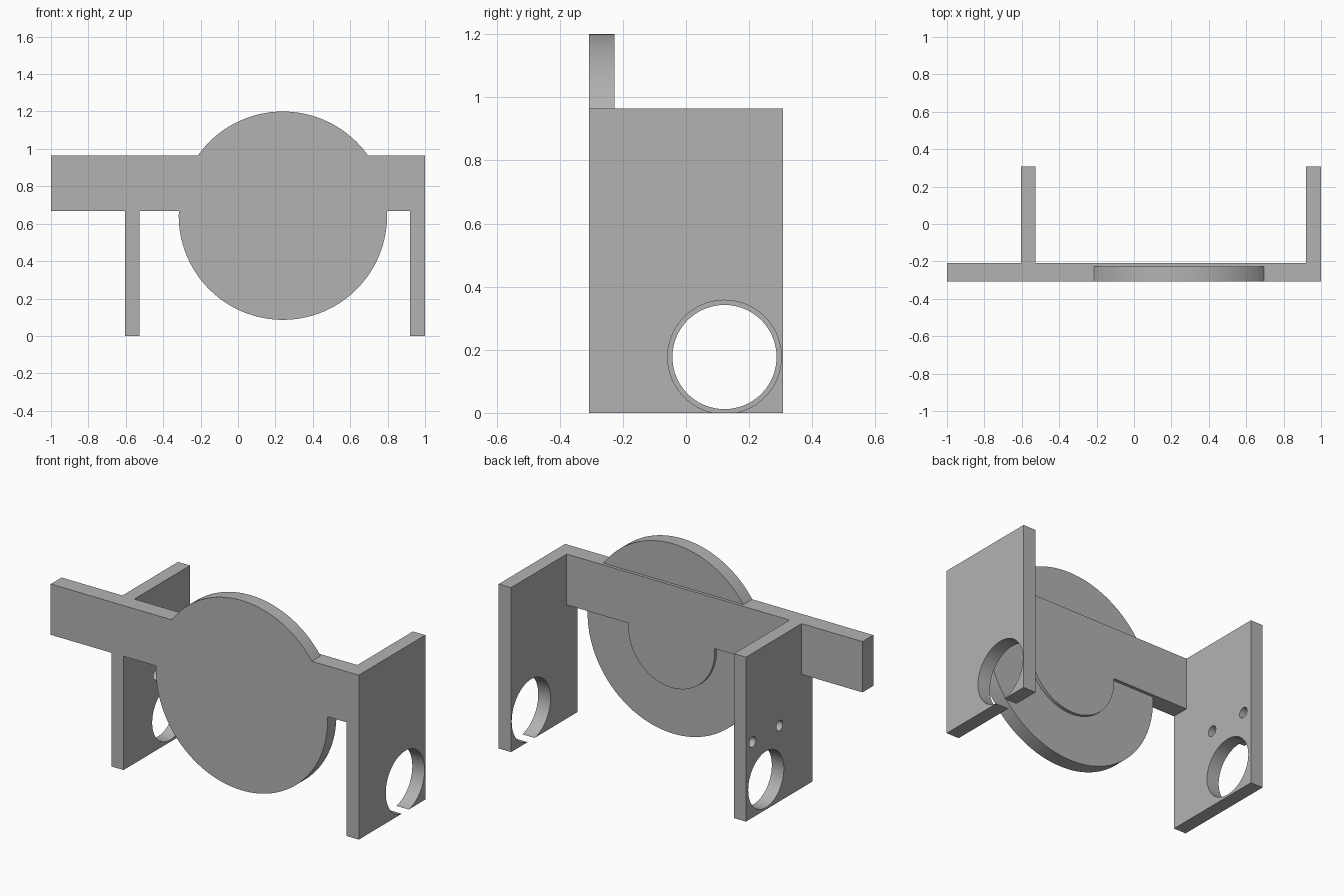
import bpy
import math

if "Cube" in bpy.data.objects:
    bpy.data.objects.remove(bpy.data.objects["Cube"])

grey = bpy.data.materials.new("plain grey")
grey.use_nodes = True
grey.diffuse_color = (0.45, 0.45, 0.45, 1)
grey.node_tree.nodes["Principled BSDF"].inputs["Base Color"].default_value = (0.45, 0.45, 0.45, 1)

FRONT, BACK = -0.308, 0.308
TOP, BAR_BOTTOM, BAR_BACK = 0.965, 0.667, -0.208
DISC_X, DISC_Z, DISC_BACK = 0.24, 0.643, -0.226


def box(name, x, y, z):
    """Box from (low, high) pairs."""
    spans = (x, y, z)
    bpy.ops.mesh.primitive_cube_add(size=1, location=[(a + b) / 2 for a, b in spans])
    ob = bpy.context.object
    ob.name = name
    ob.scale = [b - a for a, b in spans]
    bpy.ops.object.transform_apply(location=True, rotation=True, scale=True)
    ob.data.materials.append(grey)
    return ob


def cylinder(name, radius, depth, location, rotation, sides=96):
    bpy.ops.mesh.primitive_cylinder_add(vertices=sides, radius=radius, depth=depth,
                                        location=location, rotation=rotation)
    ob = bpy.context.object
    ob.name = name
    bpy.ops.object.transform_apply(location=True, rotation=True, scale=True)
    ob.data.materials.append(grey)
    return ob


def combine(target, tool, operation):
    """Apply a boolean and discard the tool."""
    tool.hide_render = True
    mod = target.modifiers.new("combine", "BOOLEAN")
    mod.operation, mod.solver, mod.object = operation, "EXACT", tool
    bpy.context.view_layer.objects.active = target
    bpy.ops.object.modifier_apply(modifier=mod.name)
    bpy.data.objects.remove(tool)


def round_plate(name, radius, back):
    return cylinder(name, radius, back - FRONT, (DISC_X, (FRONT + back) / 2, DISC_Z),
                    (math.pi / 2, 0, 0), 128)


def drilled_plate(name, x, holes):
    """Upright side plate with holes given as (radius, y, z)."""
    plate = box(name, x, (FRONT, BACK), (0, TOP))
    for radius, y, z in holes:
        drill = cylinder("drill", radius, 0.3, (sum(x) / 2, y, z), (0, math.pi / 2, 0))
        combine(plate, drill, "DIFFERENCE")
    return plate


# Crossbar, large disc and thicker hub behind it
bracket = box("bracket", (-1, 1), (FRONT, BAR_BACK), (BAR_BOTTOM, TOP))
combine(bracket, round_plate("hub", 0.28, BAR_BACK), "UNION")
combine(bracket, round_plate("disc", 0.557, DISC_BACK), "UNION")

# Side plates: bearing hole on the left, motor and screw holes on the right
left_plate = drilled_plate("left_plate", (0.92, 1), [(0.18, 0.122, 0.177)])
right_plate = drilled_plate("right_plate", (-0.605, -0.527),
                            [(0.165, 0.122, 0.177), (0.03, 0.247, 0.444), (0.03, -0.003, 0.444)])
for plate in (left_plate, right_plate):
    combine(bracket, plate, "UNION")

bpy.ops.object.select_all(action="DESELECT")
bracket.select_set(True)
bpy.context.view_layer.objects.active = bracket
bpy.ops.object.shade_smooth_by_angle(angle=math.radians(30))
